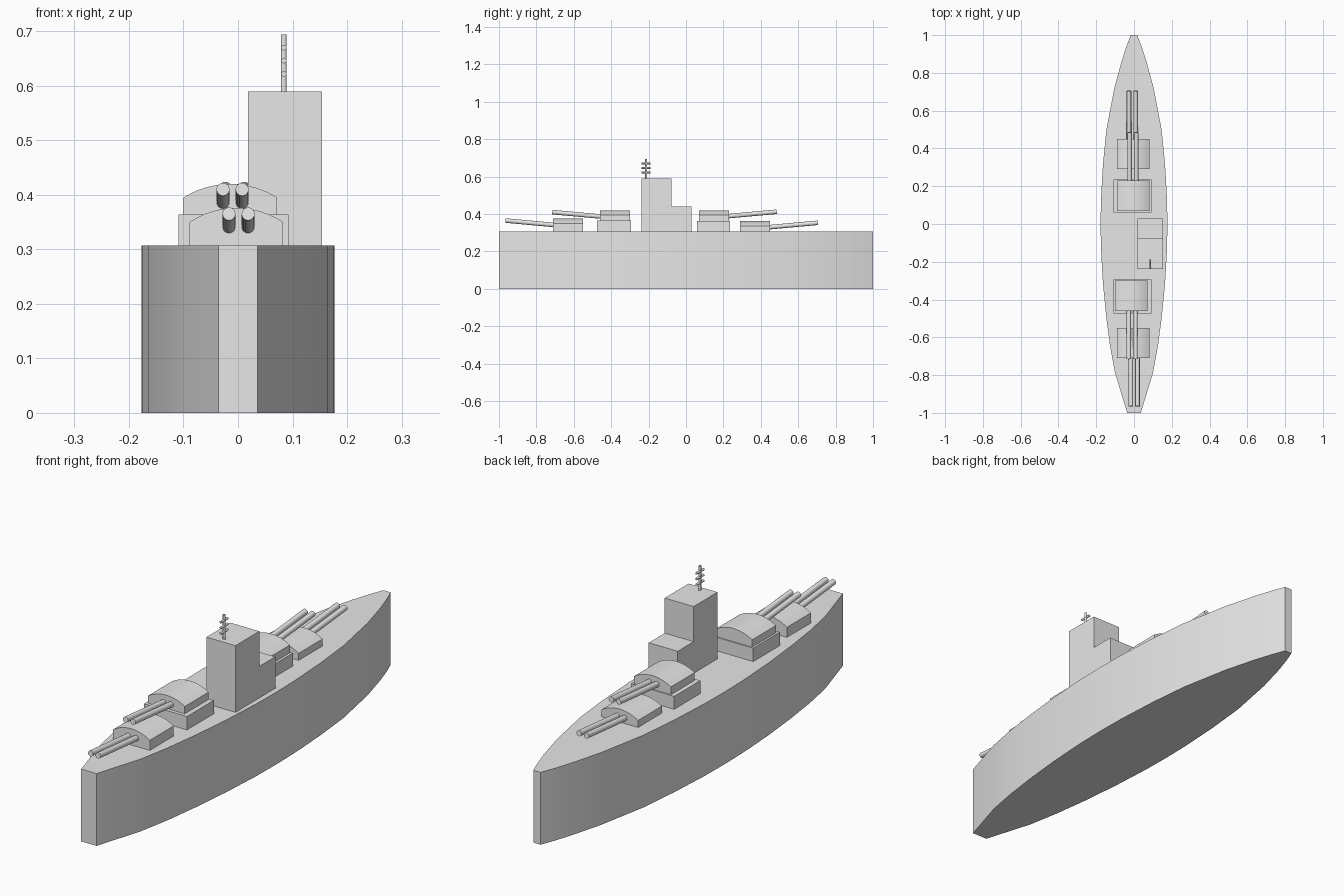
import bpy, bmesh, math
from mathutils import Vector

if "Cube" in bpy.data.objects:
    bpy.data.objects.remove(bpy.data.objects["Cube"], do_unlink=True)

grey = bpy.data.materials.new("ship grey")
grey.use_nodes = True
grey.diffuse_color = (0.8, 0.8, 0.8, 1)
grey.node_tree.nodes["Principled BSDF"].inputs["Base Color"].default_value = (0.8, 0.8, 0.8, 1)


def prism(name, profile, depth, smooth=0):
    """Extrude a closed 3D profile along the vector depth."""
    bm = bmesh.new()
    face = bm.faces.new([bm.verts.new(p) for p in profile])
    top = bmesh.ops.extrude_face_region(bm, geom=[face])["geom"]
    bmesh.ops.translate(bm, vec=depth, verts=[v for v in top if isinstance(v, bmesh.types.BMVert)])
    bmesh.ops.recalc_face_normals(bm, faces=bm.faces)
    mesh = bpy.data.meshes.new(name)
    bm.to_mesh(mesh)
    bm.free()
    mesh.materials.append(grey)
    obj = bpy.data.objects.new(name, mesh)
    bpy.context.collection.objects.link(obj)
    if smooth:
        bpy.ops.object.select_all(action="DESELECT")
        obj.select_set(True)
        bpy.context.view_layer.objects.active = obj
        bpy.ops.object.shade_smooth_by_angle(angle=math.radians(smooth))
    return obj


def box(name, x0, x1, y0, y1, z0, z1):
    return prism(name, [(x0, y0, z0), (x1, y0, z0), (x1, y1, z0), (x0, y1, z0)], (0, 0, z1 - z0))


def rod(name, start, end, radius, sides=16):
    start, axis = Vector(start), Vector(end) - Vector(start)
    u = axis.orthogonal().normalized()
    v = axis.normalized().cross(u)
    ring = [start + radius * (u * math.cos(a) + v * math.sin(a))
            for a in (2 * math.pi * i / sides for i in range(sides))]
    return prism(name, ring, axis, 40)


def turret(name, xc, y0, y1, z0, side, top, gun_x, tip_y, gun_z, tip_z):
    """House with an arched roof and a pair of raised guns."""
    half, rise = 0.086, top - side
    radius = (half * half + rise * rise) / (2 * rise)
    sweep = math.asin(half / radius)
    roof = [(xc + radius * math.sin(a), y0, top - radius + radius * math.cos(a))
            for a in (sweep * (1 - i / 6) for i in range(13))]
    prism(name + "_house", [(xc - half, y0, z0), (xc + half, y0, z0)] + roof, (0, y1 - y0, 0), 20)
    front = tip_y < y0
    root = y0 + 0.02 if front else y1 - 0.02
    for label, dx in (("right", -0.0175), ("left", 0.0175)):
        rod(f"{name}_{label}_gun", (gun_x + dx, root, gun_z), (gun_x + dx, tip_y, tip_z), 0.012)


# Hull: slender outline with blunt ends
outline = [(-1, 0.036), (-0.79, 0.1), (-0.65, 0.126), (-0.5, 0.146), (-0.32, 0.164), (-0.13, 0.175),
           (0, 0.177), (0.13, 0.175), (0.32, 0.164), (0.5, 0.146), (0.72, 0.104),
           (0.86, 0.066), (0.94, 0.04), (1, 0.017)]
prism("hull", [(w, y, 0) for y, w in outline] + [(-w, y, 0) for y, w in reversed(outline)],
      (0, 0, 0.307), 25)

# Gun turrets; the inner ones stand on raised bases
turret("front_turret", -0.003, -0.71, -0.55, 0.3, 0.35, 0.376, 0.001, -0.965, 0.34, 0.365)
box("front_upper_base", -0.109, 0.093, -0.475, -0.295, 0.3, 0.364)
turret("front_upper_turret", -0.014, -0.46, -0.3, 0.36, 0.395, 0.42, -0.01, -0.715, 0.385, 0.41)
box("rear_upper_base", -0.109, 0.093, 0.06, 0.235, 0.3, 0.362)
turret("rear_upper_turret", -0.004, 0.07, 0.23, 0.36, 0.395, 0.42, -0.006, 0.485, 0.387, 0.412)
turret("rear_turret", -0.004, 0.29, 0.45, 0.3, 0.337, 0.362, -0.009, 0.705, 0.328, 0.353)

# Stepped bridge tower
steps = [(-0.237, 0.3), (0.03, 0.3), (0.03, 0.441), (-0.077, 0.441), (-0.077, 0.59), (-0.237, 0.59)]
prism("bridge_tower", [(0.018, y, z) for y, z in steps], (0.136, 0, 0))

# Antenna mast with crossbars
rod("mast", (0.084, -0.213, 0.58), (0.084, -0.213, 0.694), 0.0055, 12)
for i in range(3):
    z = 0.622 + 0.024 * i
    rod(f"crossbar_{i + 1}", (0.084, -0.237, z), (0.084, -0.189, z), 0.005, 12)
